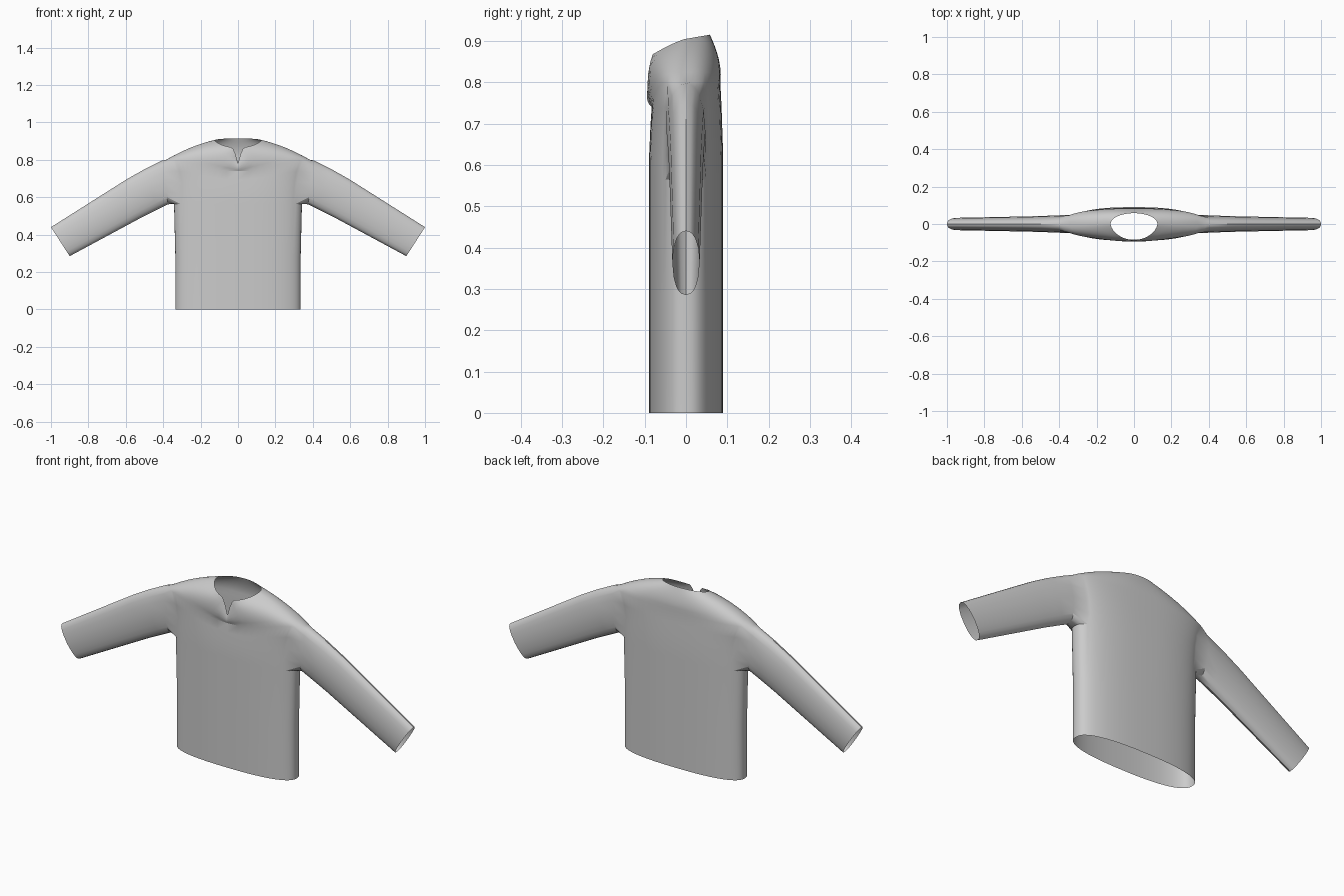
import bpy, bmesh, math
from mathutils import Vector

cube = bpy.data.objects.get("Cube")
if cube:
    bpy.data.objects.remove(cube, do_unlink=True)

# Fabric colour
fabric = bpy.data.materials.new("light grey fabric")
fabric.use_nodes = True
fabric.diffuse_color = (0.6, 0.6, 0.6, 1)
fabric.node_tree.nodes["Principled BSDF"].inputs["Base Color"].default_value = (0.6, 0.6, 0.6, 1)

N = 64          # columns around the torso
ARM = 5         # half width of the armhole, in columns
ROWS = [(0, .335, .09), (.28, .335, .09), (.565, .342, .09), (.62, .345, .09),
        (.68, .35, .088), (.74, .362, .086), (.80, .385, .083)]
HOLE = (2, 6)   # torso rows at the bottom and top of the armhole


def power(v, e):
    return math.copysign(abs(v) ** e, v)


def torso_point(a, z, w, d):
    c, s = math.cos(a), math.sin(a)
    rise = max(0, (z - .56) / .24)
    sag = .06 * rise * max(0, -s) ** 6      # room under the neck slit
    return Vector((w * power(c, .8), d * power(s, .8), z - sag))


def neck_point(a):
    c, s = math.cos(a), math.sin(a)
    if s >= 0:
        return Vector((.125 * c, .058 * s, .905 + .01 * s))
    slit = .085 * max(0, 1 - abs(c) / .3) ** 2
    return Vector((.125 * c, -.085 * (-s) ** 1.2, .905 - .04 * (-s) ** 1.5 - slit))


bm = bmesh.new()
angles = [2 * math.pi * i / N for i in range(N)]

# Torso rings, then a curved yoke up to the neckline
rings = [[bm.verts.new(torso_point(a, *row)) for a in angles] for row in ROWS]
STEPS = 6
for k in range(1, STEPS + 1):
    t = k / STEPS
    bulge = 4 * t * (1 - t)
    ring = []
    for a in angles:
        p = torso_point(a, *ROWS[-1]).lerp(neck_point(a), t)
        p.y *= 1 + .12 * bulge
        p.z += .012 * bulge * abs(math.cos(a))
        ring.append(bm.verts.new(p))
    rings.append(ring)


def in_armhole(row, col):
    from_side = min((col + .5) % (N / 2), N / 2 - (col + .5) % (N / 2))
    return HOLE[0] <= row < HOLE[1] and from_side < ARM


for r in range(len(rings) - 1):
    for i in range(N):
        if not in_armhole(r, i):
            j = (i + 1) % N
            bm.faces.new((rings[r][i], rings[r][j], rings[r + 1][j], rings[r + 1][i]))

# Sleeve sections: top (x, z), bottom (x, z), half depth
SLEEVE = [((.405, .797), (.375, .562), .047), ((.50, .75), (.43, .535), .044),
          ((.60, .693), (.51, .495), .041), ((1.0, .44), (.90, .285), .033)]


def add_sleeve(side, middle):
    lo, hi = HOLE
    cols = range(middle - ARM, middle + ARM + 1)
    loop = [rings[lo][c % N] for c in cols]
    loop += [rings[r][cols[-1] % N] for r in range(lo + 1, hi)]
    loop += [rings[hi][c % N] for c in reversed(cols)]
    loop += [rings[r][cols[0] % N] for r in range(hi - 1, lo, -1)]
    # direction of each armhole vertex, kept along the whole sleeve
    turns = [math.atan2((v.co.z - .68) / .118, v.co.y / .047) for v in loop]
    for top, bottom, depth in SLEEVE:
        t = Vector((side * top[0], 0, top[1]))
        b = Vector((side * bottom[0], 0, bottom[1]))
        ring = []
        for a in turns:
            p = (t + b) / 2 + (t - b) / 2 * math.sin(a)
            p.y = depth * power(math.cos(a), .9)
            ring.append(bm.verts.new(p))
        for i in range(len(loop)):
            j = (i + 1) % len(loop)
            bm.faces.new((loop[i], loop[j], ring[j], ring[i]))
        loop = ring


add_sleeve(1, 0)
add_sleeve(-1, N // 2)
bmesh.ops.recalc_face_normals(bm, faces=bm.faces)

mesh = bpy.data.meshes.new("sweater")
bm.to_mesh(mesh)
bm.free()
mesh.materials.append(fabric)
sweater = bpy.data.objects.new("sweater", mesh)
bpy.context.collection.objects.link(sweater)
bpy.context.view_layer.objects.active = sweater
sweater.select_set(True)
bpy.ops.object.shade_smooth_by_angle(angle=math.radians(30))
